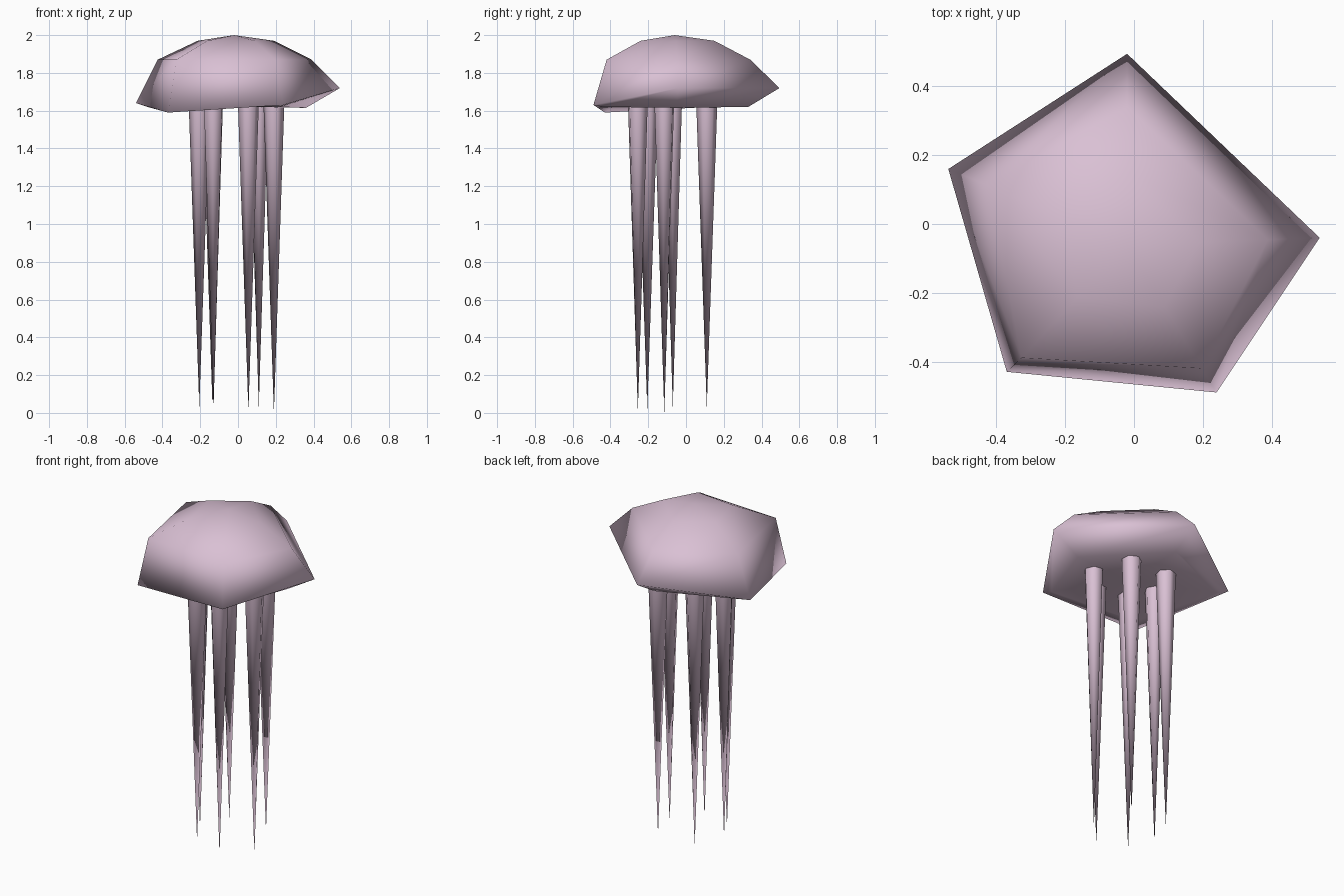
import bpy, bmesh, math
from mathutils import Vector

if "Cube" in bpy.data.objects:
    bpy.data.objects.remove(bpy.data.objects["Cube"])

skin = bpy.data.materials.new("pale_pink")
skin.diffuse_color = (0.70, 0.53, 0.66, 1)
skin.use_nodes = True
skin.node_tree.nodes["Principled BSDF"].inputs["Base Color"].default_value = skin.diffuse_color


def finish(bm, name):
    bmesh.ops.recalc_face_normals(bm, faces=bm.faces)
    mesh = bpy.data.meshes.new(name)
    bm.to_mesh(mesh)
    bm.free()
    mesh.materials.append(skin)
    for p in mesh.polygons:
        p.use_smooth = True
    obj = bpy.data.objects.new(name, mesh)
    bpy.context.collection.objects.link(obj)
    return obj


# Bell: five-sided rings from the crown, over the rim, to the underside
CX, CY = -0.02, -0.06
angles = [90, 2, -59, -133, 157]
rim = [(-0.02, 0.495, 1.72), (0.54, -0.04, 1.72), (0.24, -0.49, 1.63),
       (-0.37, -0.43, 1.59), (-0.54, 0.16, 1.64)]
lower = [(-0.02, 0.33, 1.62), (0.36, -0.05, 1.615), (0.22, -0.44, 1.62),
         (-0.34, -0.39, 1.62), (-0.48, 0.13, 1.62)]


def ring(radii, z):
    return [(CX + r * math.cos(math.radians(a)), CY + r * math.sin(math.radians(a)), z)
            for r, a in zip(radii, angles)]


bm = bmesh.new()
rings = [ring([0.21] * 5, 1.97), ring([0.40, 0.41, 0.42, 0.45, 0.44], 1.87), rim, lower]
rings = [[bm.verts.new(p) for p in r] for r in rings]
crown = bm.verts.new((CX, CY, 2.0))
belly = bm.verts.new((CX, CY, 1.62))
for i in range(5):
    j = (i + 1) % 5
    bm.faces.new((crown, rings[0][i], rings[0][j]))
    for a, b in zip(rings, rings[1:]):
        bm.faces.new((a[i], b[i], b[j], a[j]))
    bm.faces.new((belly, rings[-1][j], rings[-1][i]))
finish(bm, "bell")

# Tentacles: six slender pointed cones hanging in a ring
tentacles = [(-0.205, -0.07, 0.03), (-0.135, 0.11, 0.03), (0.11, 0.11, 0.03),
             (0.19, -0.115, 0.0), (0.055, -0.255, 0.01), (-0.13, -0.205, 0.02)]
for n, (x, y, tip_z) in enumerate(tentacles):
    bm = bmesh.new()
    tip = bm.verts.new((x, y, tip_z))
    top = [bm.verts.new(Vector((x, y, 1.64)) + Vector((math.cos(t), math.sin(t), 0)) * 0.056)
           for t in (math.tau * k / 6 + 0.3 * n for k in range(6))]
    for k in range(6):
        bm.faces.new((tip, top[(k + 1) % 6], top[k]))
    bm.faces.new(top)
    obj = finish(bm, f"tentacle_{n + 1}")
    obj.data.polygons[6].use_smooth = False
